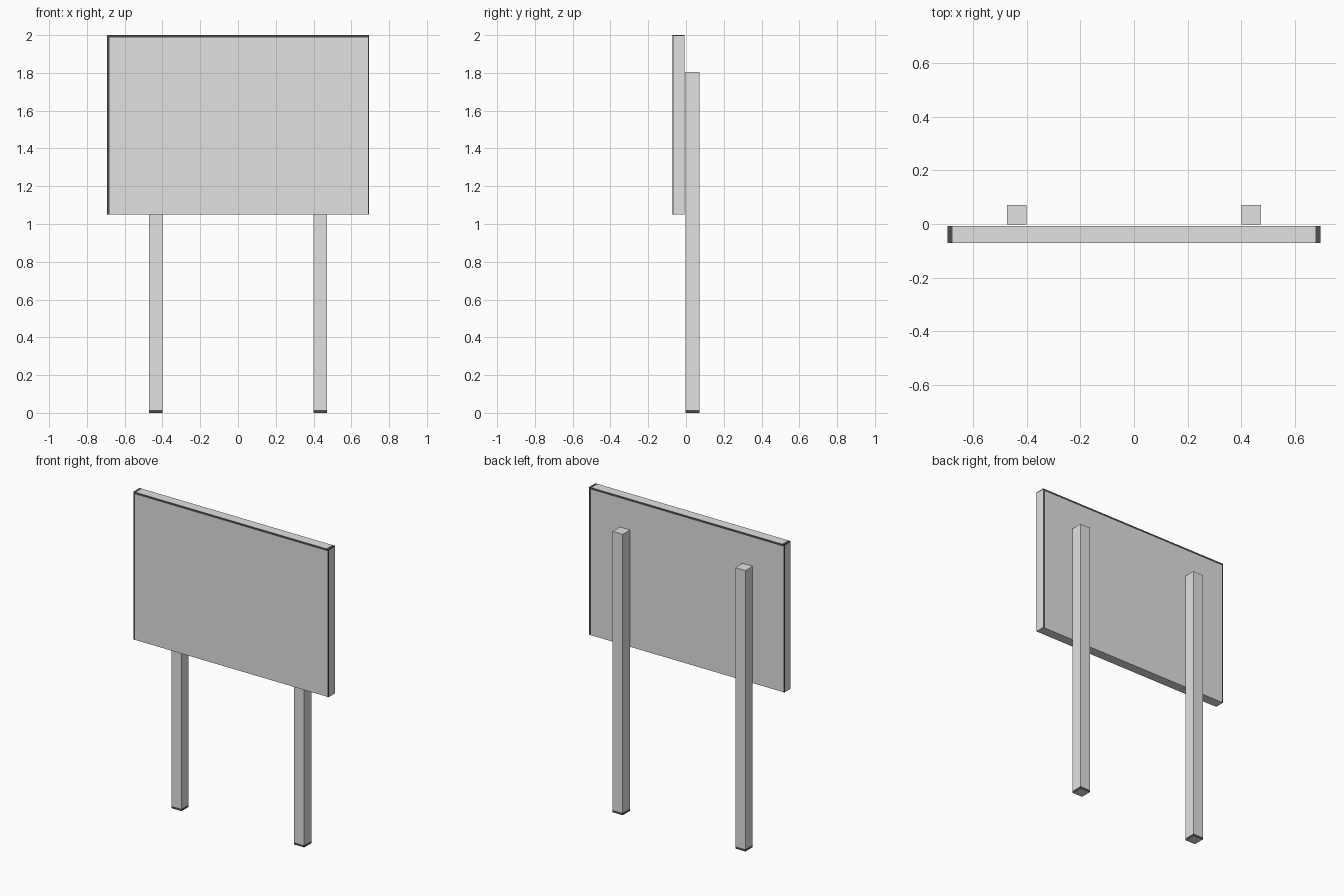
import bpy
import bmesh
from mathutils import Vector

if "Cube" in bpy.data.objects:
    bpy.data.objects.remove(bpy.data.objects["Cube"])


def material(name, v):
    m = bpy.data.materials.new(name)
    m.diffuse_color = (v, v, v, 1)
    m.use_nodes = True
    m.node_tree.nodes["Principled BSDF"].inputs["Base Color"].default_value = m.diffuse_color
    return m


grey = material("light grey", 0.755)
dark = material("dark grey edging", 0.08)


def box(name, lo, hi, cuts, is_dark):
    """Box cut along (axis, position) planes; is_dark(centre, normal) paints edging."""
    lo, hi = Vector(lo), Vector(hi)
    bm = bmesh.new()
    bmesh.ops.create_cube(bm, size=1)
    for v in bm.verts:
        v.co = Vector(((lo[i] + hi[i]) / 2 + v.co[i] * (hi[i] - lo[i]) for i in range(3)))
    for axis, pos in cuts:
        co, no = Vector(), Vector()
        co[axis], no[axis] = pos, 1
        bmesh.ops.bisect_plane(bm, geom=bm.verts[:] + bm.edges[:] + bm.faces[:],
                               plane_co=co, plane_no=no)
    bm.normal_update()
    for f in bm.faces:
        f.material_index = int(is_dark(f.calc_center_median(), f.normal))
    me = bpy.data.meshes.new(name)
    bm.to_mesh(me)
    bm.free()
    me.materials.append(grey)
    me.materials.append(dark)
    ob = bpy.data.objects.new(name, me)
    bpy.context.collection.objects.link(ob)


# sign board with thin dark edging: each upright face has it on top, left and right
W, F, B, T = 0.694, -0.071, -0.008, 2.0


def board_dark(c, n):
    if n.z > 0.5:                      # ends of the top face
        return abs(c.x) > W - 0.018
    if n.z < -0.5:
        return False
    if abs(n.y) > 0.5:                 # front and back
        left = -c.x if n.y < 0 else c.x
        return c.z > T - 0.013 or left > W - 0.013 or left < -W + 0.007
    near = F + 0.006 > c.y if n.x > 0 else c.y > B - 0.006
    return near or c.z > T - 0.006     # narrow sides


cuts = [(0, s * (W - d)) for s in (-1, 1) for d in (0.007, 0.013, 0.018)]
cuts += [(1, F + 0.006), (1, B - 0.006), (2, T - 0.013), (2, T - 0.006)]
box("sign_board", (-W, F, 1.051), (W, B, T), cuts, board_dark)

# two square posts with a dark band at the foot
for side, x in (("left", -0.436), ("right", 0.436)):
    box(side + "_post", (x - 0.036, -0.002, 0), (x + 0.036, 0.071, 1.805),
        [(2, 0.014)], lambda c, n: c.z < 0.014 and abs(n.z) < 0.5)
